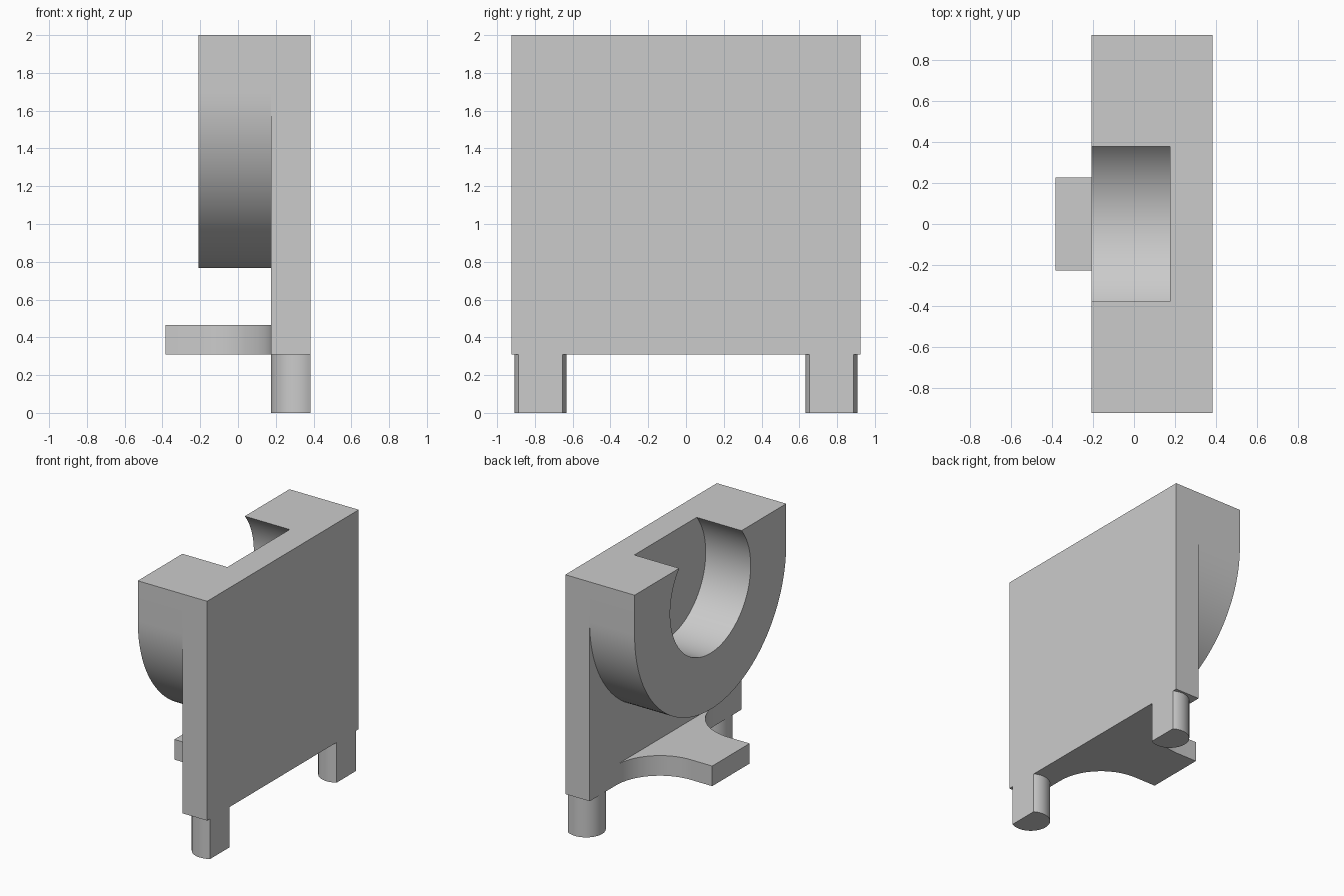
import bpy
import bmesh
import math
from mathutils import Vector

cube = bpy.data.objects.get("Cube")
if cube:
    bpy.data.objects.remove(cube, do_unlink=True)

grey = bpy.data.materials.new("plain grey")
grey.use_nodes = True
COLOUR = (0.6, 0.6, 0.6, 1)
grey.diffuse_color = COLOUR
grey.node_tree.nodes["Principled BSDF"].inputs["Base Color"].default_value = COLOUR

FRONT, BACK = 0.175, 0.383   # plate faces along x
HALF, TOP, BASE = 0.923, 2.0, 0.31


def arc(cu, cv, r, start, end, steps):
    """Points on an arc, angles in radians."""
    return [(cu + r * math.cos(start + (end - start) * i / steps),
             cv + r * math.sin(start + (end - start) * i / steps))
            for i in range(steps + 1)]


def extrude(name, points, to_3d, offset):
    """Solid made by pushing a closed profile along an offset."""
    bm = bmesh.new()
    face = bm.faces.new([bm.verts.new(to_3d(u, v)) for u, v in points])
    pushed = bmesh.ops.extrude_face_region(bm, geom=[face], use_keep_orig=True)
    moved = [g for g in pushed["geom"] if isinstance(g, bmesh.types.BMVert)]
    bmesh.ops.translate(bm, verts=moved, vec=Vector(offset))
    bmesh.ops.recalc_face_normals(bm, faces=bm.faces)
    mesh = bpy.data.meshes.new(name)
    bm.to_mesh(mesh)
    bm.free()
    mesh.materials.append(grey)
    obj = bpy.data.objects.new(name, mesh)
    bpy.context.collection.objects.link(obj)
    bpy.ops.object.select_all(action='DESELECT')
    obj.select_set(True)
    bpy.context.view_layer.objects.active = obj
    bpy.ops.object.shade_smooth_by_angle(angle=math.radians(30))
    return obj


# Upright back plate
extrude("back_plate", [(-HALF, BASE), (HALF, BASE), (HALF, TOP), (-HALF, TOP)],
        lambda y, z: (FRONT, y, z), (BACK - FRONT, 0, 0))

# Open cradle: rounded outside, circular pocket cut off by the flat top
centre = TOP - 0.31
bore = 0.49
lip = math.asin((TOP - centre) / bore)
outer = arc(0, centre, HALF, math.pi, 2 * math.pi, 64)
inner = arc(0, centre, bore, lip, -math.pi - lip, 72)
extrude("cradle", [(-HALF, TOP)] + outer + [(HALF, TOP)] + inner,
        lambda y, z: (-0.208, y, z), (FRONT + 0.208, 0, 0))

# Shelf tongue with concave fillets flaring into the plate
TIP, WIDTH, FILLET = -0.383, 0.228, 0.375
flare = arc(FRONT - FILLET, WIDTH + FILLET, FILLET, -math.pi / 2, 0, 24)
side = [(TIP, WIDTH)] + flare
extrude("shelf", side + [(x, -y) for x, y in reversed(side)],
        lambda x, y: (x, y, BASE), (0, 0, 0.155))

# Round feet with a flat on the back
RADIUS = 0.137
foot_x = FRONT + RADIUS
flat = math.acos((BACK - foot_x) / RADIUS)
for label, y in (("front", -0.77), ("rear", 0.77)):
    extrude(label + "_foot", arc(foot_x, y, RADIUS, flat, 2 * math.pi - flat, 36),
            lambda u, v: (u, v, 0), (0, 0, BASE))
